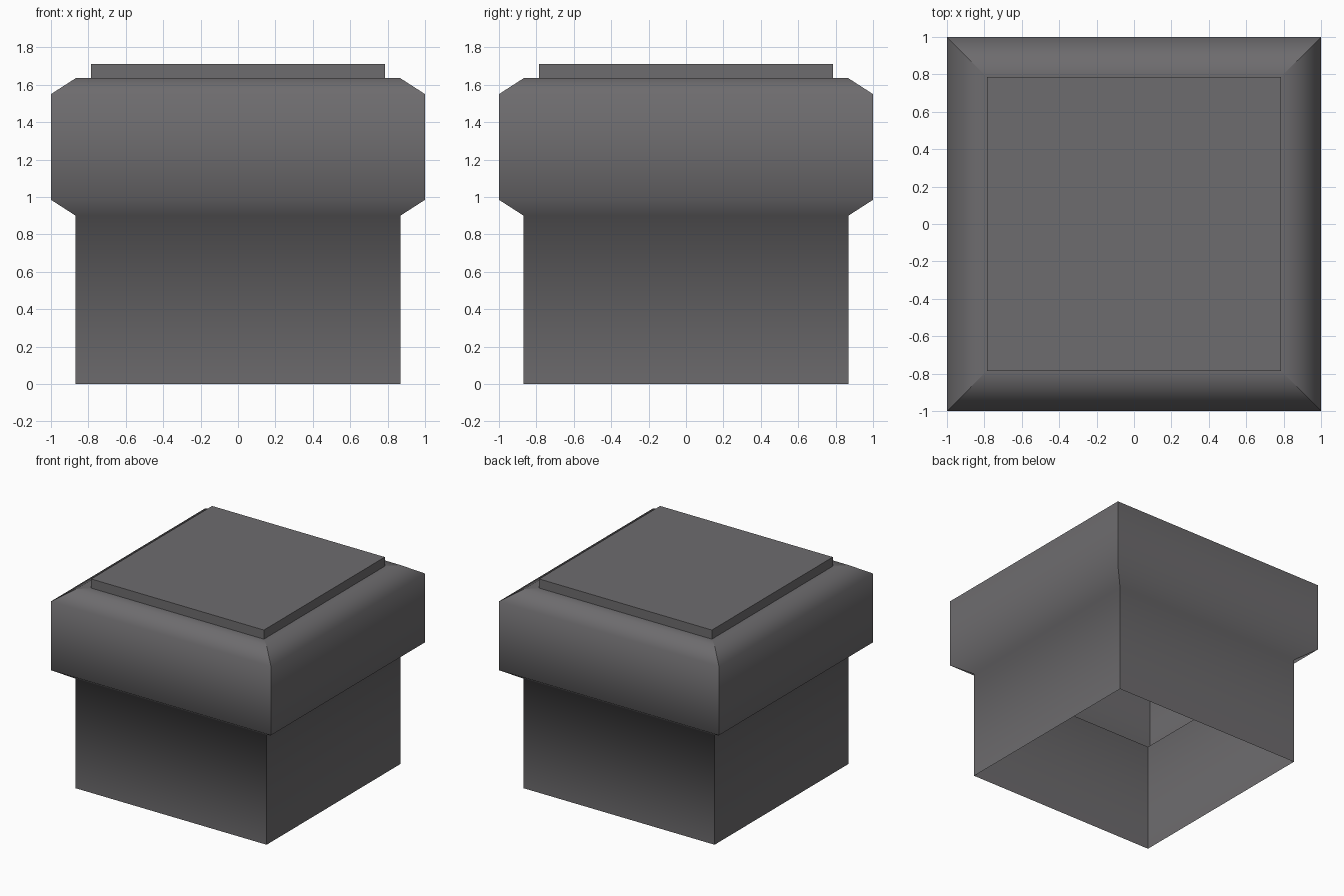
import bpy, bmesh

if "Cube" in bpy.data.objects:
    bpy.data.objects.remove(bpy.data.objects["Cube"])

grey = bpy.data.materials.new("dark_grey")
grey.diffuse_color = (0.155, 0.15, 0.157, 1)
grey.use_nodes = True
grey.node_tree.nodes["Principled BSDF"].inputs["Base Color"].default_value = grey.diffuse_color

# Half-width and height of each square ring, from the open bottom to the top plate
PROFILE = [(0.868, 0.0), (0.868, 0.9), (1.0, 0.985), (1.0, 1.55),
           (0.868, 1.635), (0.785, 1.635), (0.785, 1.71)]
SHARP_RINGS = {5, 6}  # foot and rim of the top plate
CORNERS = [(-1, -1), (1, -1), (1, 1), (-1, 1)]

bm = bmesh.new()
rings = [[bm.verts.new((x * w, y * w, z)) for x, y in CORNERS] for w, z in PROFILE]

# Hollow shell: sides, chamfered collar and ledge
for lo, hi in zip(rings, rings[1:]):
    for i in range(4):
        j = (i + 1) % 4
        bm.faces.new((lo[i], lo[j], hi[j], hi[i]))

# Top plate
bm.faces.new(rings[-1])

# Smooth along the profile, crisp at the four corners and around the plate
for f in bm.faces:
    f.smooth = True
for lo, hi in zip(rings, rings[1:]):
    for a, b in zip(lo, hi):
        bm.edges.get((a, b)).smooth = False
for r in SHARP_RINGS:
    for i in range(4):
        bm.edges.get((rings[r][i], rings[r][(i + 1) % 4])).smooth = False

mesh = bpy.data.meshes.new("post_cap")
bm.to_mesh(mesh)
bm.free()
mesh.materials.append(grey)
bpy.context.collection.objects.link(bpy.data.objects.new("post_cap", mesh))
